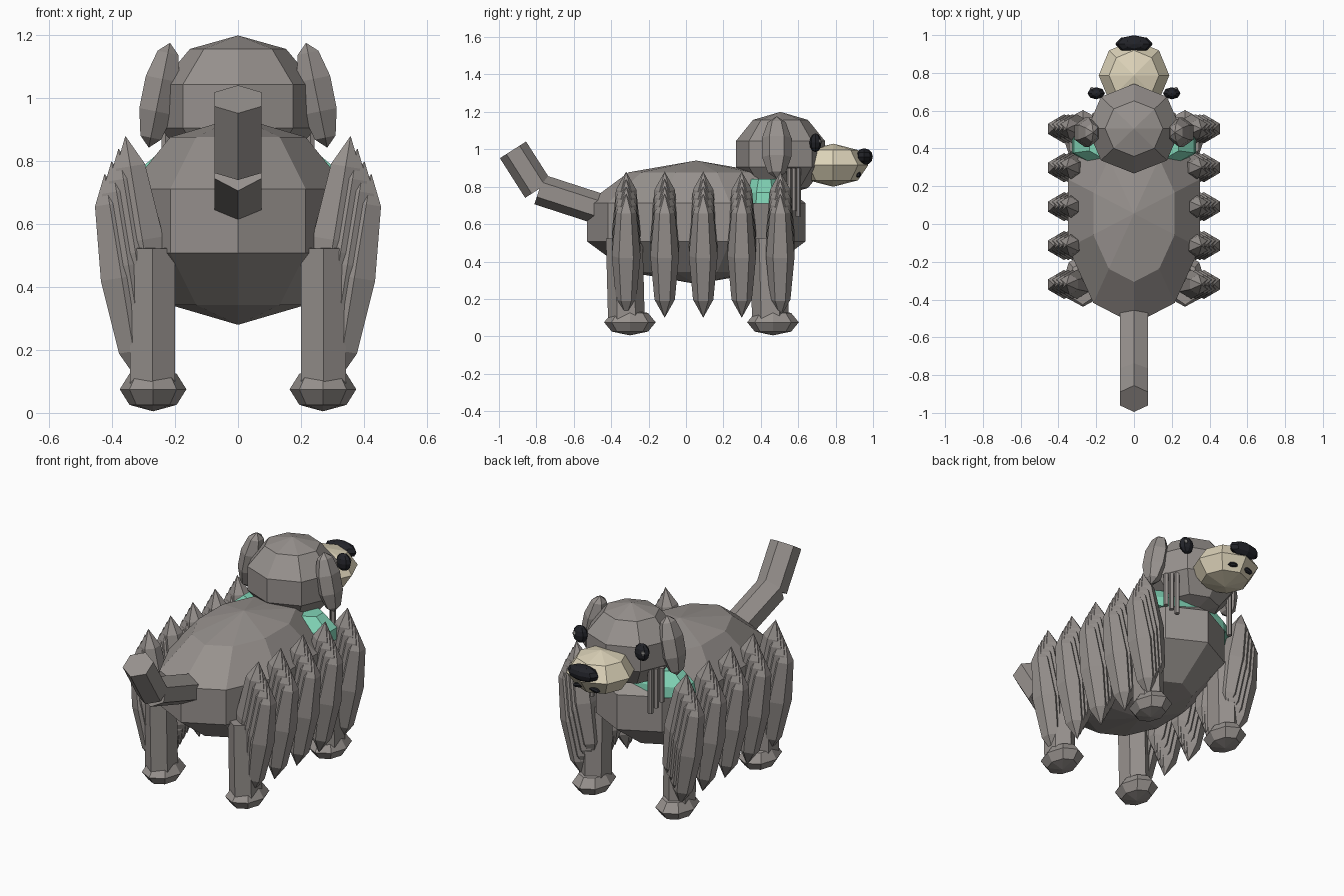
import bpy, bmesh, math
from mathutils import Vector, Matrix

if "Cube" in bpy.data.objects:
    bpy.data.objects.remove(bpy.data.objects["Cube"])


def material(name, rgb):
    m = bpy.data.materials.new(name)
    m.diffuse_color = (*rgb, 1)
    m.use_nodes = True
    m.node_tree.nodes["Principled BSDF"].inputs["Base Color"].default_value = m.diffuse_color
    return m


FUR = material("warm_grey_fur", (0.31, 0.285, 0.27))
CREAM = material("cream_muzzle", (0.73, 0.66, 0.49))
BLACK = material("near_black", (0.016, 0.017, 0.022))
TEAL = material("teal_collar", (0.22, 0.66, 0.47))
SHINE = material("eye_shine", (0.35, 0.34, 0.33))


def lathe(name, mat, profile, segs, matrix):
    """Flat-shaded solid turned around z (first corner on +y); radius 0 makes a pole."""
    bm = bmesh.new()
    rings = []
    for r, z in profile:
        if r < 1e-4:
            rings.append([bm.verts.new((0, 0, z))] * segs)
        else:
            rings.append([bm.verts.new((r * math.sin(2 * math.pi * i / segs),
                                        r * math.cos(2 * math.pi * i / segs), z))
                          for i in range(segs)])
    for a, b in zip(rings, rings[1:]):
        for i in range(segs):
            j = (i + 1) % segs
            corners = list(dict.fromkeys((a[i], a[j], b[j], b[i])))
            bm.faces.new(corners)
    for ring, (r, z) in ((rings[0], profile[0]), (rings[-1], profile[-1])):
        if r >= 1e-4:
            bm.faces.new(ring)
    bm.transform(matrix)
    bmesh.ops.recalc_face_normals(bm, faces=bm.faces)
    me = bpy.data.meshes.new(name)
    bm.to_mesh(me)
    bm.free()
    me.materials.append(mat)
    ob = bpy.data.objects.new(name, me)
    bpy.context.collection.objects.link(ob)
    return ob


def ball(name, mat, centre, radii, segs, rings, tilt=0.0):
    """Low-poly ellipsoid; tilt leans its top toward +x (radians)."""
    prof = [(math.sin(math.pi * k / rings), math.cos(math.pi * k / rings))
            for k in range(rings + 1)]
    mat4 = (Matrix.Translation(centre) @ Matrix.Rotation(tilt, 4, 'Y')
            @ Matrix.Diagonal((*radii, 1)))
    return lathe(name, mat, prof, segs, mat4)


def prism(name, mat, start, end, rx, ry, segs=6):
    """Straight prism between two points."""
    a, b = Vector(start), Vector(end)
    d = b - a
    # all rods lie in planes of constant x, so lean them around x only
    rot = Matrix.Rotation(math.atan2(-d.y, d.z), 4, 'X')
    mat4 = Matrix.Translation(a) @ rot @ Matrix.Diagonal((rx, ry, d.length, 1))
    return lathe(name, mat, [(1, 0), (1, 1)], segs, mat4)


# Torso and head
ball("body", FUR, (0, 0.055, 0.61), (0.385, 0.615, 0.33), 10, 5)
ball("head", FUR, (0, 0.505, 0.975), (0.26, 0.25, 0.225), 8, 5)

# Muzzle and nose
ball("muzzle", CREAM, (0, 0.787, 0.915), (0.187, 0.187, 0.115), 8, 4)
ball("nose", BLACK, (0, 0.953, 0.96), (0.1, 0.046, 0.045), 8, 6)

# Collar, showing only at the sides of the neck
lathe("collar", TEAL, [(1, 0), (0.97, 0.06), (0.72, 0.13)], 10,
      Matrix.Translation((0, 0.42, 0.71)) @ Matrix.Diagonal((0.345, 0.145, 1, 1)))

# Bent tail
prism("tail_base", FUR, (0, -0.40, 0.66), (0, -0.785, 0.785), 0.087, 0.083)
prism("tail_tip", FUR, (0, -0.79, 0.785), (0, -0.925, 0.997), 0.087, 0.083)

for s, side in ((-1, "left"), (1, "right")):
    # Face details
    ball(f"ear_{side}", FUR, (s * 0.25, 0.485, 1.01), (0.066, 0.082, 0.17), 6, 5, -s * 0.2)
    ball(f"eye_{side}", BLACK, (s * 0.2, 0.692, 1.035), (0.046, 0.032, 0.05), 8, 6)
    ball(f"eye_shine_{side}", SHINE, (s * 0.222, 0.715, 1.042), (0.012, 0.01, 0.013), 6, 4)
    ball(f"mouth_{side}", BLACK, (s * 0.05, 0.922, 0.865), (0.04, 0.015, 0.015), 6, 4, s * 0.25)

    # Thin strands hanging under the ear
    for k in range(3):
        x, y = s * (0.19 + 0.02 * k), 0.6 - 0.024 * k
        prism(f"strand_{side}_{k + 1}", FUR, (x, y, 0.64 + 0.03 * k), (x, y, 0.9), 0.015, 0.015)

    # Legs and paws
    for end, leg_y, paw_y in (("back", -0.33, -0.30), ("front", 0.44, 0.465)):
        prism(f"leg_{end}_{side}", FUR, (s * 0.272, leg_y + 0.012, 0.06),
              (s * 0.272, leg_y, 0.525), 0.083, 0.098)
        ball(f"paw_{end}_{side}", FUR, (s * 0.27, paw_y, 0.075), (0.106, 0.138, 0.07), 8, 4)

    # Five rows of overlapping fur locks, each stepping up and inward
    for row in range(5):
        y = -0.32 + 0.206 * row
        for k in range(4):
            centre = (s * (0.37 - 0.022 * k), y, 0.43 + 0.04 * k)
            ball(f"fur_lock_{side}_{row + 1}_{k + 1}", FUR, centre,
                 (0.077, 0.077, 0.335), 6, 4, s * 0.162)
